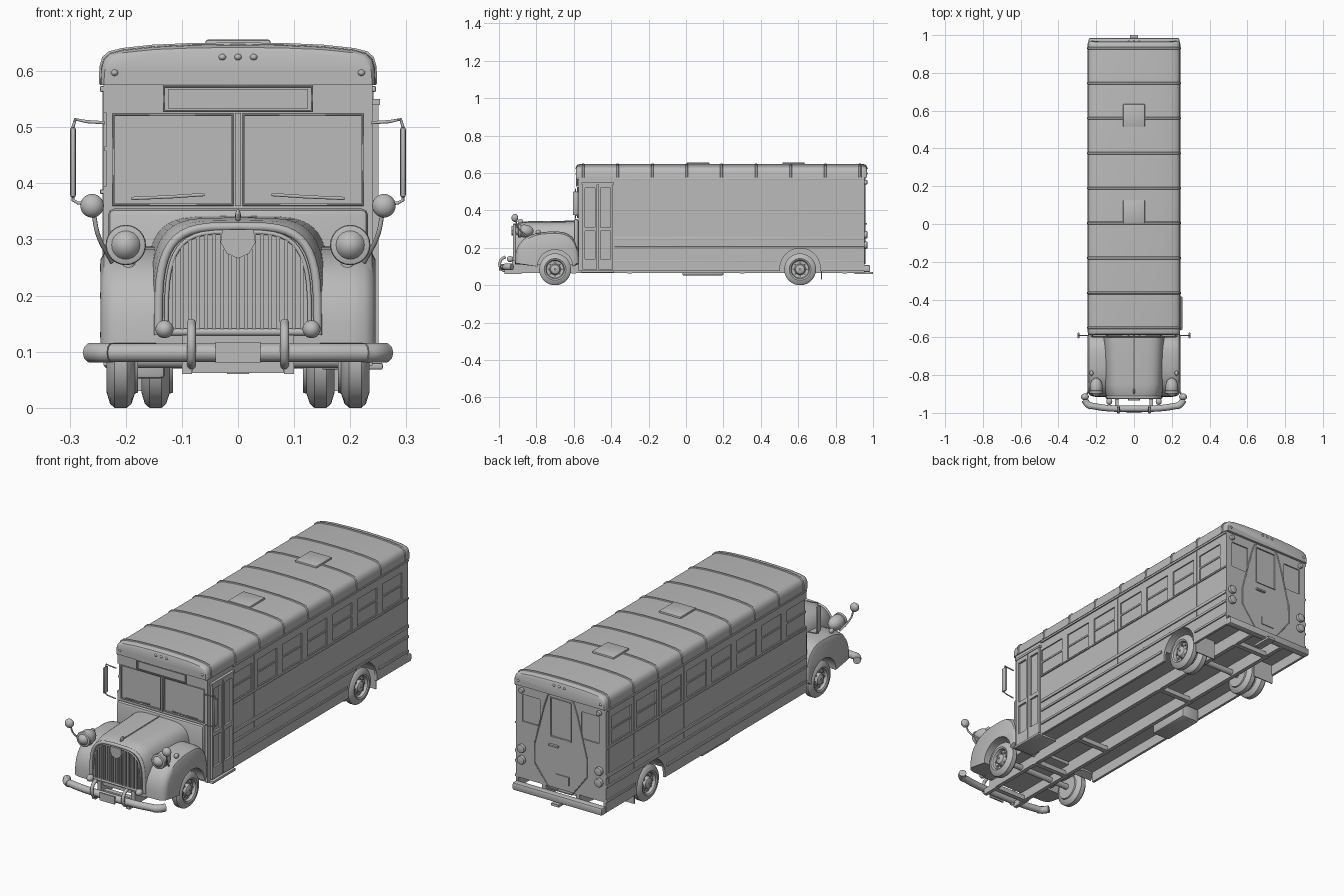
import bpy, bmesh, math
from math import sin, cos, pi, radians
from mathutils import Vector, Matrix

cube = bpy.data.objects.get("Cube")
if cube:
    bpy.data.objects.remove(cube, do_unlink=True)

GREY = (0.5, 0.5, 0.5, 1)
paint = bpy.data.materials.new("plain grey")
paint.use_nodes = True
paint.diffuse_color = GREY
paint.node_tree.nodes["Principled BSDF"].inputs["Base Color"].default_value = GREY


# ---- helpers ----
def activate(ob):
    bpy.ops.object.select_all(action='DESELECT')
    ob.select_set(True)
    bpy.context.view_layer.objects.active = ob


def finish(name, bm, bevel=0, segments=2):
    bmesh.ops.recalc_face_normals(bm, faces=bm.faces)
    me = bpy.data.meshes.new(name)
    bm.to_mesh(me)
    bm.free()
    me.materials.append(paint)
    ob = bpy.data.objects.new(name, me)
    bpy.context.collection.objects.link(ob)
    activate(ob)
    if bevel:
        m = ob.modifiers.new("bevel", 'BEVEL')
        m.width, m.segments = bevel, segments
        bpy.ops.object.modifier_apply(modifier="bevel")
    bpy.ops.object.shade_smooth_by_angle(angle=radians(35))
    return ob


def add_box(bm, x, y, z):
    size = (x[1] - x[0], y[1] - y[0], z[1] - z[0])
    mid = Vector((x[0] + x[1], y[0] + y[1], z[0] + z[1])) / 2
    bmesh.ops.create_cube(bm, size=1, matrix=Matrix.Translation(mid) @ Matrix.Diagonal((*size, 1)))


def box(name, x, y, z, bevel=0):
    bm = bmesh.new()
    add_box(bm, x, y, z)
    return finish(name, bm, bevel)


def add_cylinder(bm, centre, r, length, axis, sides=24):
    rot = Vector((0, 0, 1)).rotation_difference(Vector(axis)).to_matrix().to_4x4()
    bmesh.ops.create_cone(bm, cap_ends=True, segments=sides, radius1=r, radius2=r,
                          depth=length, matrix=Matrix.Translation(centre) @ rot)


def cylinder(name, centre, r, length, axis=(1, 0, 0), bevel=0):
    bm = bmesh.new()
    add_cylinder(bm, centre, r, length, axis)
    return finish(name, bm, bevel)


def ball(name, centre, size):
    bm = bmesh.new()
    bmesh.ops.create_uvsphere(bm, u_segments=24, v_segments=14, radius=1,
                              matrix=Matrix.Translation(centre) @ Matrix.Diagonal((*size, 1)))
    return finish(name, bm)


def loft(name, rings):
    bm = bmesh.new()
    loops = [[bm.verts.new(p) for p in ring] for ring in rings]
    n = len(loops[0])
    for a, b in zip(loops, loops[1:]):
        for i in range(n):
            j = (i + 1) % n
            bm.faces.new((a[i], a[j], b[j], b[i]))
    bm.faces.new(loops[0])
    bm.faces.new(loops[-1])
    return finish(name, bm)


def tube(name, points, r, smooth=False, closed=False):
    cu = bpy.data.curves.new(name, 'CURVE')
    cu.dimensions = '3D'
    cu.bevel_depth, cu.bevel_resolution, cu.use_fill_caps = r, 3, True
    sp = cu.splines.new('BEZIER')
    sp.bezier_points.add(len(points) - 1)
    for bp, p in zip(sp.bezier_points, points):
        bp.co = p
        bp.handle_left_type = bp.handle_right_type = 'AUTO' if smooth else 'VECTOR'
    sp.use_cyclic_u = closed
    sp.resolution_u = 6 if smooth else 1
    ob = bpy.data.objects.new(name, cu)
    bpy.context.collection.objects.link(ob)
    activate(ob)
    bpy.ops.object.convert(target='MESH')
    ob.data.materials.append(paint)
    bpy.ops.object.shade_smooth_by_angle(angle=radians(40))


def mirrored(half):
    return half + [(-x, z) for x, z in reversed(half) if x]


def arch(half_width, base, height, power, n=24):
    # squared-off arch in (x, z)
    pts = []
    for i in range(n + 1):
        c, s = cos(pi * i / n), sin(pi * i / n)
        pts.append((math.copysign(abs(c) ** power, c) * half_width, base + height * abs(s) ** power))
    return pts


SIDES = ((1, "left"), (-1, "right"))
FRONT, BACK, PITCH = -0.575, 0.955, 0.191

# ---- body shell with sunken floor, then cut windows and wheel arches ----
outline = mirrored([(0.228, 0.125), (0.228, 0.075), (0.24, 0.075), (0.24, 0.59)])
body = loft("body", [[(x, y, z) for x, z in outline] for y in (FRONT, BACK)])
windows = [(s, BACK - 0.045 - PITCH * i) for s, n in ((1, 7), (-1, 8)) for i in range(n)]
bm = bmesh.new()
for s, end in windows:
    add_box(bm, sorted((s * 0.234, s * 0.26)), (end - 0.15, end), (0.395, 0.525))
for s, _ in SIDES:
    add_box(bm, sorted((s * 0.008, s * 0.222)), (FRONT - 0.02, FRONT + 0.008), (0.362, 0.522))
    add_box(bm, sorted((s * 0.11, s * 0.205)), (BACK - 0.006, BACK + 0.02), (0.4, 0.53))
    add_cylinder(bm, (s * 0.2, 0.61, 0.09), 0.108, 0.2, (1, 0, 0), 40)
add_box(bm, (-0.055, 0.055), (BACK - 0.006, BACK + 0.02), (0.37, 0.555))
cutter = finish("cutter", bm)
cutter.hide_render = True
mod = body.modifiers.new("cut", 'BOOLEAN')
mod.operation, mod.object = 'DIFFERENCE', cutter
activate(body)
bpy.ops.object.modifier_apply(modifier="cut")
bpy.data.objects.remove(cutter, do_unlink=True)
activate(body)
bpy.ops.object.shade_smooth_by_angle(angle=radians(30))

# ---- roof, ribs, hatches ----
roof_line = mirrored([(0.245, 0.575), (0.244, 0.605), (0.239, 0.622), (0.228, 0.632),
                      (0.205, 0.638), (0.15, 0.644), (0.08, 0.647), (0, 0.648)])


def roof_ring(y, sx=1, sz=1, grow=0):
    return [(x * sx + math.copysign(grow, x), y, 0.575 + (z - 0.575) * sz + grow) for x, z in roof_line]


ends = [(0.012, 0.975, 0.8), (0.008, 0.988, 0.92), (0, 0.997, 0.98), (-0.015, 1, 1)]
loft("roof", [roof_ring(FRONT - d, a, b) for d, a, b in ends]
     + [roof_ring(BACK + d, a, b) for d, a, b in reversed(ends)])
for i in range(9):
    y = FRONT + 0.025 + i * 0.185
    loft("roof_rib", [roof_ring(y - w, grow=g) for w, g in ((0.007, 0), (0.004, 0.003), (-0.004, 0.003), (-0.007, 0))])
for y in (0.065, 0.575):
    box("roof_hatch", (-0.058, 0.058), (y - 0.06, y + 0.06), (0.64, 0.656), 0.004)

# ---- side trim: rub rails, pillars, sash bars ----
for s, side in SIDES:
    start = -0.385 if s > 0 else FRONT
    for z, h in ((0.13, 0.006), (0.2, 0.006), (0.25, 0.008), (0.385, 0.004), (0.568, 0.005)):
        first = 0.73 if z < 0.19 else start
        spans = ((start, 0.49), (first, BACK)) if z < 0.19 else ((start, BACK),)
        for span in spans:
            box(side + "_rub_rail", sorted((s * 0.238, s * 0.246)), span, (z - h, z + h), 0.002)
for s, end in windows:
    box("window_sash_bar", sorted((s * 0.23, s * 0.238)), (end - 0.15, end), (0.458, 0.466))
    box("panel_seam", sorted((s * 0.238, s * 0.2415)), (end + 0.017, end + 0.023), (0.21, 0.565))

# ---- entrance door (two folding leaves) and step ----
for y in (-0.553, -0.469):
    for a, b, c, d in ((0, 0.012, 0.085, 0.54), (0.066, 0.078, 0.085, 0.54), (0.012, 0.066, 0.085, 0.14),
                       (0.012, 0.066, 0.29, 0.31), (0.012, 0.066, 0.52, 0.54)):
        box("door_frame", (0.235, 0.25), (y + a, y + b), (c, d))
box("door_header", (0.235, 0.253), (-0.56, -0.385), (0.54, 0.55))
box("entrance_step", (0.15, 0.258), (-0.56, -0.385), (0.068, 0.08), 0.003)

# ---- front: sign, windscreen trim, wipers ----
box("sign_panel", (-0.125, 0.125), (-0.583, -0.57), (0.533, 0.568))
tube("sign_frame", [(x, -0.584, z) for x, z in ((-0.132, 0.529), (0.132, 0.529), (0.132, 0.573), (-0.132, 0.573))], 0.003, closed=True)
box("windscreen_divider", (-0.005, 0.005), (-0.582, -0.57), (0.36, 0.525))
for s, side in SIDES:
    tube(side + "_windscreen_frame", [(s * x, -0.577, z) for x, z in ((0.01, 0.362), (0.222, 0.362), (0.222, 0.522), (0.01, 0.522))], 0.003, closed=True)
    tube(side + "_wiper", [(s * 0.19 - 0.0, -0.583, 0.373), (s * 0.12, -0.588, 0.376), (s * 0.06, -0.588, 0.38)], 0.003)
    # flat mirror on bracket
    box(side + "_mirror", sorted((s * 0.289, s * 0.299)), (-0.605, -0.575), (0.375, 0.5), 0.004)
    tube(side + "_mirror_bracket", [(s * x, -0.59, z) for x, z in
         ((0.238, 0.508), (0.27, 0.51), (0.29, 0.514), (0.294, 0.5), (0.294, 0.37), (0.285, 0.365), (0.24, 0.36))], 0.003)

# ---- bonnet, cowl, grille ----
loft("bonnet", [[(x, y, z) for x, z in arch(w, 0.11, h, p)] for y, w, h, p in
     ((-0.57, 0.165, 0.232, 0.4), (-0.85, 0.157, 0.229, 0.45), (-0.89, 0.153, 0.224, 0.48), (-0.915, 0.146, 0.215, 0.5))])
box("cowl", (-0.232, 0.232), (-0.6, FRONT), (0.12, 0.355), 0.012)
tube("bonnet_hinge", [(0, -0.58, 0.343), (0, -0.87, 0.339)], 0.003)
ball("bonnet_ornament", (0, -0.885, 0.342), (0.005, 0.015, 0.012))
shell = arch(0.142, 0.13, 0.193, 0.52)
tube("grille_surround", [(x, -0.918, z) for x, z in shell], 0.008)
tube("grille_inner_rim", [(x * 0.9, -0.922, 0.13 + (z - 0.13) * 0.95) for x, z in shell], 0.004)
tube("grille_base", [(-0.142, -0.918, 0.135), (0.142, -0.918, 0.135)], 0.007)
for i in range(-8, 9):
    x = i * 0.0142
    u = min(1, abs(x) / 0.128)
    top = 0.13 + 0.183 * (1 - u ** (2 / 0.52)) ** 0.26
    box("grille_bar", (x - 0.0035, x + 0.0035), (-0.925, -0.91), (0.14, top))
shield = [(0.028, 0.318), (0.031, 0.295), (0.02, 0.275), (0, 0.266)]
loft("grille_badge", [[(x, y, z) for x, z in mirrored(shield)] for y in (-0.934, -0.915)])

# ---- fenders, headlamps, small lamps, round mirrors ----
for s, side in SIDES:
    rings = []
    for x, k in ((0.1, 1), (0.205, 1), (0.226, 0.98), (0.239, 0.94), (0.245, 0.87)):
        ring = []
        for i in range(25):
            c, sn = cos(pi * i / 24), sin(pi * i / 24)
            reach = 0.13 if c > 0 else 0.215
            ring.append((s * x, -0.7 + math.copysign(abs(c) ** 0.75, c) * reach * k, 0.115 + 0.172 * k * abs(sn) ** 0.75))
        ring += [(s * x, -0.7 - 0.094 * cos(pi * i / 16), 0.1 + 0.09 * sin(pi * i / 16)) for i in range(17)]
        rings.append(ring)
    loft(side + "_fender", rings)
    ball(side + "_headlamp", (s * 0.2, -0.865, 0.29), (0.034, 0.05, 0.034))
    cylinder(side + "_headlamp_rim", (s * 0.2, -0.89, 0.29), 0.036, 0.016, (0, 1, 0), 0.005)
    cylinder(side + "_headlamp_stalk", (s * 0.195, -0.85, 0.25), 0.012, 0.06, (0, 0, 1))
    ball(side + "_indicator", (s * 0.225, -0.79, 0.285), (0.01, 0.014, 0.012))
    ball(side + "_round_mirror", (s * 0.26, -0.915, 0.36), (0.021, 0.018, 0.021))
    tube(side + "_round_mirror_arm", [(s * 0.257, -0.91, 0.345), (s * 0.25, -0.9, 0.31), (s * 0.225, -0.85, 0.26)], 0.004, True)
    ball(side + "_fog_lamp", (s * 0.131, -0.94, 0.14), (0.016, 0.018, 0.016))
    tube(side + "_bumper_guard", [(s * 0.083, -0.965, 0.075), (s * 0.083, -0.99, 0.09), (s * 0.083, -0.99, 0.135), (s * 0.083, -0.965, 0.152)], 0.008, True)
    tube(side + "_bumper_end", [(s * 0.225, -0.966, 0.098), (s * 0.245, -0.955, 0.098), (s * 0.262, -0.93, 0.098)], 0.018, True)
    box(side + "_bumper_bracket", sorted((s * 0.082, s * 0.1)), (-0.97, -0.88), (0.06, 0.09))

# ---- bumpers and plates ----
tube("front_bumper", [(-0.23, -0.962, 0.098), (-0.15, -0.974, 0.098), (0, -0.978, 0.098), (0.15, -0.974, 0.098), (0.23, -0.962, 0.098)], 0.017, True)
box("front_plate", (-0.04, 0.04), (-1.0, -0.993), (0.08, 0.117))
box("rear_bumper", (-0.24, 0.24), (0.95, 0.985), (0.07, 0.107), 0.008)
box("tow_hitch", (-0.02, 0.02), (0.9, 1.0), (0.06, 0.072))

# ---- rear door, lamps ----
door = mirrored([(0.06, 0.115), (0.14, 0.22), (0.14, 0.31), (0.09, 0.5), (0.07, 0.56), (0.04, 0.59), (0, 0.6)])
tube("rear_door_outline", [(x, BACK + 0.001, z) for x, z in door], 0.003, closed=True)
tube("rear_window_rim", [(x, BACK, z) for x, z in mirrored([(0.056, 0.369), (0.056, 0.556)])], 0.003, closed=True)
box("rear_door_handle", (0.01, 0.06), (BACK, BACK + 0.012), (0.325, 0.333))
box("rear_plate", (-0.045, 0.025), (BACK, BACK + 0.004), (0.155, 0.195))
for s, side in SIDES:
    for z, r in ((0.27, 0.02), (0.215, 0.02), (0.55, 0.012)):
        cylinder(side + "_tail_lamp", (s * 0.207, BACK + 0.005, z), r, 0.02, (0, 1, 0), 0.005)
for x, z in ((0, 0.625), (0.028, 0.625), (-0.028, 0.625), (0.22, 0.597), (-0.22, 0.597)):
    for y in (FRONT - 0.009, BACK + 0.009):
        ball("marker_lamp", (x, y, z), (0.007, 0.008, 0.006))

# ---- wheels ----
tyre = [(0, 0.058), (0.006, 0.06), (0.012, 0.078), (0.02, 0.085), (0.042, 0.085), (0.05, 0.078), (0.056, 0.058),
        (0.052, 0.05), (0.038, 0.046), (0.036, 0.03), (0.05, 0.024), (0.054, 0.016), (0.055, 0.004)]


def wheel(name, s, x, y):
    bm = bmesh.new()
    vs = [bm.verts.new((s * (x + a), y, 0.085 + r)) for a, r in [(0, 0.004)] + tyre]
    es = [bm.edges.new(p) for p in zip(vs, vs[1:])]
    bmesh.ops.spin(bm, geom=vs + es, cent=(0, y, 0.085), axis=(1, 0, 0), angle=2 * pi, steps=40, use_merge=True)
    bmesh.ops.remove_doubles(bm, verts=bm.verts, dist=0.0002)
    for i in range(8):
        a = i * pi / 4
        add_cylinder(bm, (s * (x + 0.04), y + 0.036 * cos(a), 0.085 + 0.036 * sin(a)), 0.004, 0.012, (1, 0, 0), 8)
    finish(name, bm)


for s, side in SIDES:
    wheel(side + "_front_wheel", s, 0.178, -0.7)
    wheel(side + "_rear_outer_wheel", s, 0.178, 0.61)
    wheel(side + "_rear_inner_wheel", s, 0.116, 0.61)
    box(side + "_mud_flap", sorted((s * 0.12, s * 0.232)), (0.722, 0.727), (0.03, 0.13))
    box(side + "_frame_rail", sorted((s * 0.08, s * 0.1)), (-0.93, BACK), (0.065, 0.13))
for y in (-0.7, 0.61):
    cylinder("axle", (0, y, 0.085), 0.014, 0.36)
for y in (-0.9, -0.6, -0.3, 0.3, 0.85):
    box("cross_member", (-0.1, 0.1), (y - 0.012, y + 0.012), (0.062, 0.085))
box("fuel_tank", (-0.225, -0.13), (-0.02, 0.2), (0.052, 0.12), 0.008)
